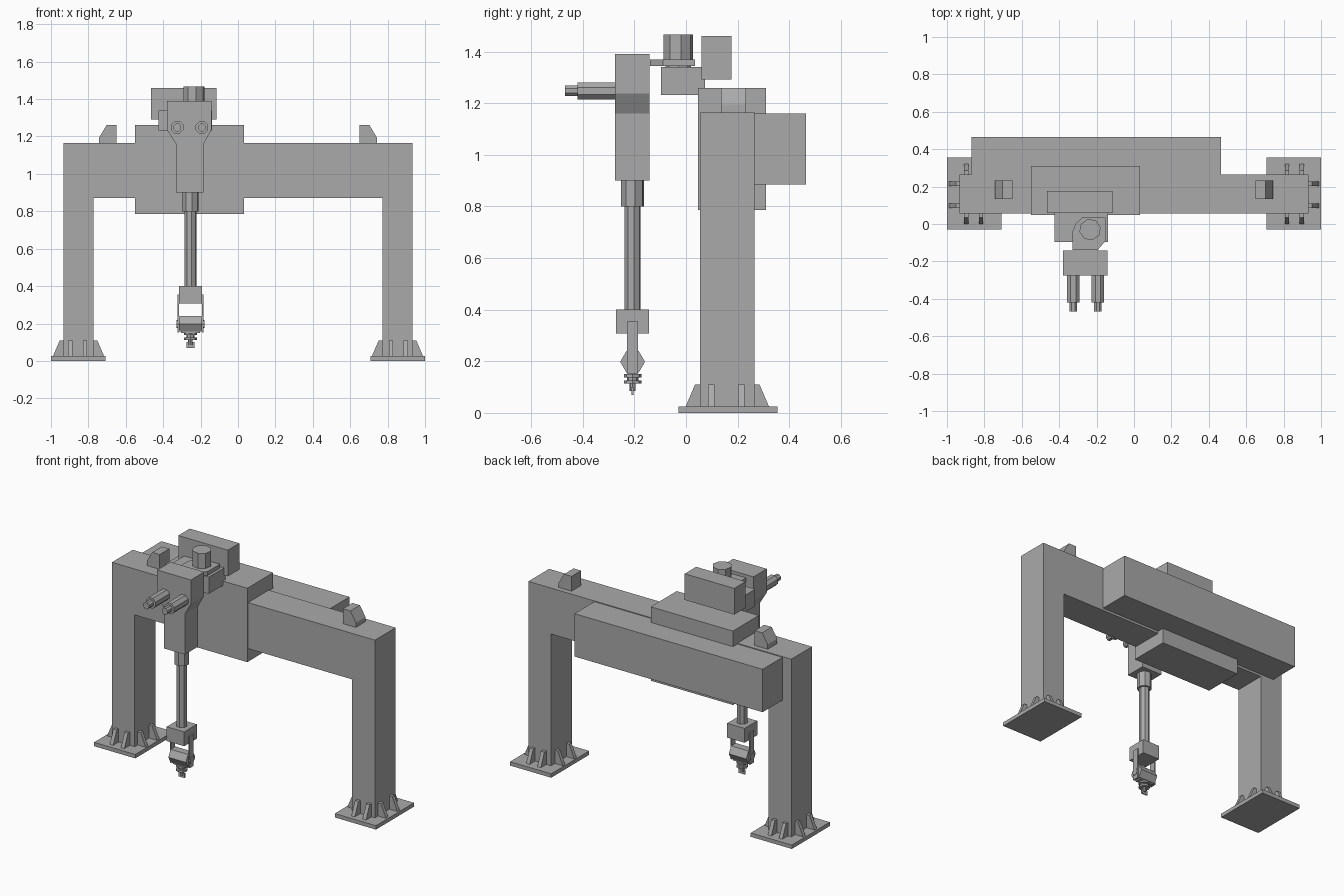
import bpy, bmesh, math
from mathutils import Vector

old = bpy.data.objects.get("Cube")
if old:
    bpy.data.objects.remove(old, do_unlink=True)

GREY = (0.4, 0.4, 0.4, 1.0)
grey = bpy.data.materials.new("machine grey")
grey.use_nodes = True
grey.diffuse_color = GREY
grey.node_tree.nodes["Principled BSDF"].inputs["Base Color"].default_value = GREY


def prism(name, points, axis, lo, hi):
    """Extrude a closed 2D outline along an axis; points use the other two axes in xyz order."""
    bm = bmesh.new()

    def place(p, d):
        co = list(p)
        co.insert("xyz".index(axis), d)
        return Vector(co)

    face = bm.faces.new([bm.verts.new(place(p, lo)) for p in points])
    new = bmesh.ops.extrude_face_region(bm, geom=[face])["geom"]
    bmesh.ops.translate(bm, vec=place((0, 0), hi - lo),
                        verts=[v for v in new if isinstance(v, bmesh.types.BMVert)])
    bmesh.ops.recalc_face_normals(bm, faces=bm.faces)
    mesh = bpy.data.meshes.new(name)
    bm.to_mesh(mesh)
    bm.free()
    mesh.materials.append(grey)
    obj = bpy.data.objects.new(name, mesh)
    bpy.context.collection.objects.link(obj)
    return obj


def box(name, x, y, z):
    (x0, x1), (y0, y1) = x, y
    return prism(name, [(x0, y0), (x1, y0), (x1, y1), (x0, y1)], "z", *z)


def rod(name, centre, radius, axis, lo, hi, sides=8, turn=0.0):
    ring = [2 * math.pi * i / sides + turn for i in range(sides)]
    return prism(name, [(centre[0] + radius * math.cos(a), centre[1] + radius * math.sin(a))
                        for a in ring], axis, lo, hi)


# Portal frame: two legs joined by the beam
LEG_IN, LEG_OUT, FRONT, BACK, TOP = 0.772, 0.933, 0.055, 0.265, 1.165
PLATE = 0.025
prism("portal_frame", [(-LEG_OUT, PLATE), (-LEG_IN, PLATE), (-LEG_IN, 0.87), (LEG_IN, 0.87),
                       (LEG_IN, PLATE), (LEG_OUT, PLATE), (LEG_OUT, TOP), (-LEG_OUT, TOP)],
      "y", FRONT, BACK)

# Feet, gussets and end stops on both sides
for side, s in (("right", -1), ("left", 1)):
    box(f"{side}_foot_plate", sorted((s * 0.708, s)), (-0.03, 0.355), (0, PLATE))

    def gusset_outline(start, d):
        return [(start, PLATE), (start + d * 0.056, PLATE), (start + d * 0.052, 0.035),
                (start + d * 0.02, 0.11), (start, 0.11)]

    for i, y in enumerate((0.098, 0.214)):
        for place, x, d in (("outer", s * LEG_OUT, s), ("inner", s * LEG_IN, -s)):
            prism(f"{side}_{place}_gusset_{i}", gusset_outline(x, d), "y", y - 0.012, y + 0.012)
    for i, x in enumerate((0.818, 0.897)):
        for place, y, d in (("front", FRONT, -1), ("back", BACK, 1)):
            prism(f"{side}_{place}_gusset_{i}", gusset_outline(y, d), "x",
                  s * x - 0.012, s * x + 0.012)
    prism(f"{side}_end_stop", [(s * 0.65, TOP), (s * 0.742, TOP), (s * 0.742, 1.195),
                               (s * 0.703, 1.26), (s * 0.65, 1.26)], "y", 0.135, 0.232)

# Rear cabinet and the carriage around the beam
box("rear_cabinet", (-0.87, 0.465), (BACK, 0.466), (0.885, 1.16))
box("carriage", (-0.55, 0.033), (0.047, 0.31), (0.786, 1.26))
box("upper_box", (-0.466, -0.114), (0.06, 0.176), (1.292, 1.46))
box("support_block", (-0.424, -0.14), (-0.096, 0.073), (1.232, 1.34))

# Drive motor on its bracket
prism("motor_bracket", [(-0.328, -0.14), (-0.195, -0.14), (-0.152, -0.09), (-0.152, 0.035),
                        (-0.275, 0.035), (-0.312, 0.003), (-0.328, -0.04)], "z", 1.345, 1.37)
rod("bracket_core", (-0.235, -0.03), 0.05, "z", 1.33, 1.35)
rod("drive_motor", (-0.235, -0.03), 0.058, "z", 1.37, 1.467, turn=0.2)

# Spindle head with tapered lower body
prism("spindle_head", [(-0.38, 1.39), (-0.38, 1.237), (-0.332, 1.16), (-0.332, 0.9),
                       (-0.184, 0.9), (-0.184, 1.16), (-0.141, 1.237), (-0.141, 1.39)],
      "y", -0.276, -0.141)
for side, x in (("right", -0.325), ("left", -0.193)):
    rod(f"{side}_front_motor", (x, 1.248), 0.036, "y", -0.42, -0.276, turn=math.pi / 8)
    rod(f"{side}_motor_end", (x, 1.248), 0.022, "y", -0.468, -0.42, turn=math.pi / 8)

# Vertical arm
CX, CY = -0.254, -0.207
rod("arm_sleeve", (CX, CY), 0.045, "z", 0.8, 0.9, turn=0.2)
rod("arm_tube", (CX, CY), 0.032, "z", 0.4, 0.8, turn=0.2)
box("arm_block", (CX - 0.062, CX + 0.062), (CY - 0.064, CY + 0.064), (0.308, 0.4))

# Fork, wrist drum and hubs
for side, s in (("right", -1), ("left", 1)):
    box(f"{side}_fork_plate", sorted((CX + s * 0.062, CX + s * 0.07)),
        (CY - 0.021, CY + 0.021), (0.152, 0.354))
    rod(f"{side}_hub", (CY, 0.198), 0.022, "x", *sorted((CX + s * 0.062, CX + s * 0.074)))
rod("wrist_drum", (CY, 0.198), 0.048, "x", CX - 0.062, CX + 0.062, sides=6)

# Tool holder stack, wide to narrow
box("tool_mount", (CX - 0.05, CX + 0.05), (CY - 0.02, CY + 0.02), (0.148, 0.165))
for name, radius, lo, hi in (("tool_flange", 0.034, 0.138, 0.15),
                             ("tool_neck", 0.022, 0.126, 0.138),
                             ("tool_collar", 0.034, 0.113, 0.126),
                             ("tool_shaft", 0.012, 0.085, 0.113)):
    rod(name, (CX, CY), radius, "z", lo, hi)
box("tool_tip", (CX - 0.022, CX + 0.022), (CY - 0.004, CY + 0.004), (0.07, 0.1))
